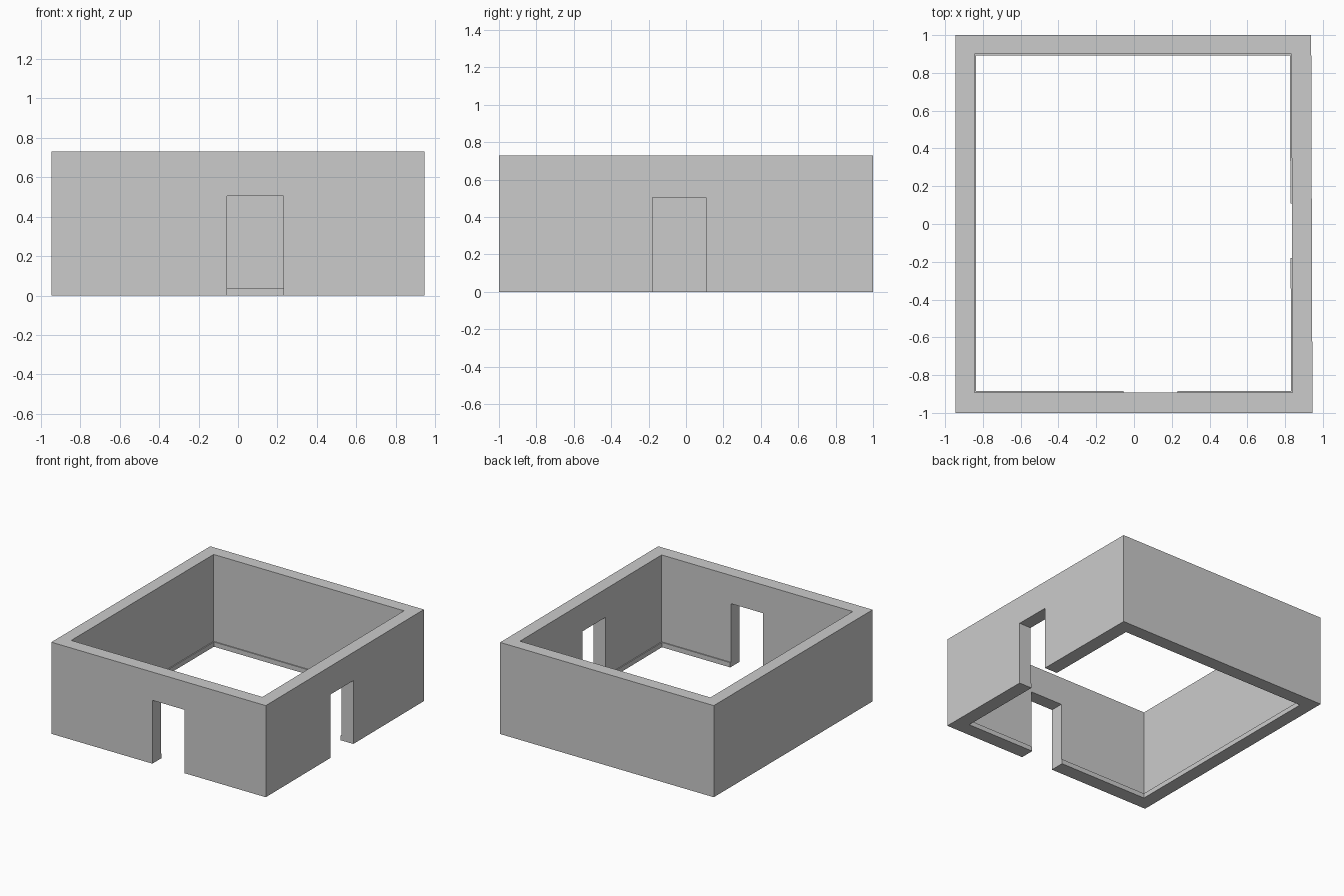
import bpy, bmesh

if "Cube" in bpy.data.objects:
    bpy.data.objects.remove(bpy.data.objects["Cube"])

HEIGHT = 0.73
DOOR_TOP = 0.505
SKIRT_H, SKIRT_T = 0.038, 0.008

# Slightly skewed room plan, counter-clockwise from front left
OUTER = [(-0.945, -1), (0.945, -1), (0.938, 1), (-0.945, 1)]
INNER = [(-0.845, -0.893), (0.84, -0.893), (0.833, 0.9), (-0.845, 0.9)]


def prism(name, plan, z0, z1):
    """Extrude a flat plan polygon between two heights."""
    bm = bmesh.new()
    face = bm.faces.new([bm.verts.new((x, y, z0)) for x, y in plan])
    new = bmesh.ops.extrude_face_region(bm, geom=[face])["geom"]
    for v in new:
        if isinstance(v, bmesh.types.BMVert):
            v.co.z = z1
    bmesh.ops.recalc_face_normals(bm, faces=bm.faces)
    mesh = bpy.data.meshes.new(name)
    bm.to_mesh(mesh)
    bm.free()
    obj = bpy.data.objects.new(name, mesh)
    bpy.context.collection.objects.link(obj)
    return obj


def rect(x0, x1, y0, y1):
    return [(x0, y0), (x1, y0), (x1, y1), (x0, y1)]


def cut(target, cutter):
    mod = target.modifiers.new(cutter.name, "BOOLEAN")
    mod.operation = "DIFFERENCE"
    mod.solver = "EXACT"
    mod.object = cutter
    cutter.hide_render = True
    bpy.context.view_layer.objects.active = target
    bpy.ops.object.modifier_apply(modifier=mod.name)
    bpy.data.objects.remove(cutter)


# Walls: solid block, hollowed out, with two doorways
walls = prism("walls", OUTER, 0, HEIGHT)
cut(walls, prism("room_space", INNER, -0.2, HEIGHT + 0.2))
cut(walls, prism("front_doorway", rect(-0.055, 0.23, -1.2, -0.7), -0.2, DOOR_TOP))
cut(walls, prism("side_doorway", rect(0.7, 1.2, -0.18, 0.108), -0.2, DOOR_TOP))


def wall_x(y):
    """Inner x of the skewed right wall."""
    return 0.84 - 0.007 * (y + 0.893) / 1.793


# Skirting boards: one long run and one short corner run between the doors
left, front, back, t = -0.845, -0.893, 0.9, SKIRT_T
long_run = [(-0.055, front), (left, front), (left, back), (wall_x(back), back),
            (wall_x(0.108), 0.108), (wall_x(0.108) - t, 0.108),
            (wall_x(back) - t, back - t), (left + t, back - t),
            (left + t, front + t), (-0.055, front + t)]
corner_run = [(0.23, front), (wall_x(front), front), (wall_x(-0.18), -0.18),
              (wall_x(-0.18) - t, -0.18), (wall_x(front) - t, front + t),
              (0.23, front + t)]
prism("long_skirting", long_run, 0, SKIRT_H)
prism("corner_skirting", corner_run, 0, SKIRT_H)
